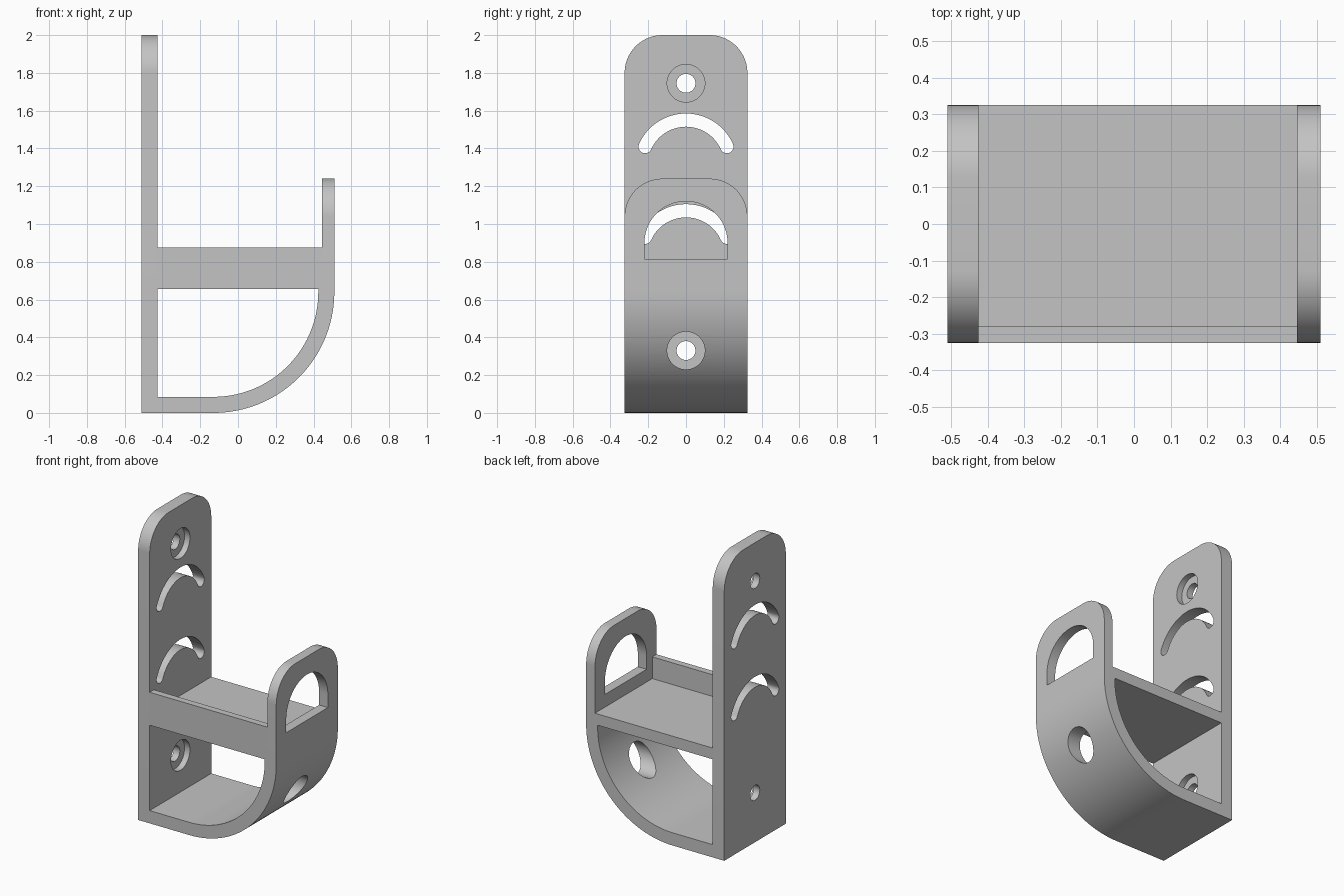
import bpy
import bmesh
from math import cos, sin, radians

cube = bpy.data.objects.get("Cube")
if cube:
    bpy.data.objects.remove(cube, do_unlink=True)

grey = bpy.data.materials.new("plain grey")
grey.use_nodes = True
colour = (0.55, 0.55, 0.55, 1)
grey.diffuse_color = colour
grey.node_tree.nodes["Principled BSDF"].inputs["Base Color"].default_value = colour

HALF = 0.325                  # half depth of the whole bracket
BACK, POST_IN = -0.51, -0.425  # wall post faces
LIP_IN, FRONT = 0.445, 0.51    # lip faces
SHELF_LOW, SHELF_TOP, RAIL_TOP = 0.655, 0.73, 0.875


def arc(cx, cy, r, start, end, steps=24):
    angles = [radians(start + (end - start) * i / steps) for i in range(steps + 1)]
    return [(cx + r * cos(a), cy + r * sin(a)) for a in angles]


def prism(name, outline, axis, low, high):
    """Extrude a flat outline along x (outline in y, z) or y (outline in x, z)."""
    bm = bmesh.new()
    place = (lambda p: (low, p[0], p[1])) if axis == "x" else (lambda p: (p[0], low, p[1]))
    face = bm.faces.new([bm.verts.new(place(p)) for p in outline])
    new = bmesh.ops.extrude_face_region(bm, geom=[face])["geom"]
    shift = (high - low, 0, 0) if axis == "x" else (0, high - low, 0)
    bmesh.ops.translate(bm, vec=shift, verts=[v for v in new if isinstance(v, bmesh.types.BMVert)])
    bmesh.ops.recalc_face_normals(bm, faces=bm.faces)
    mesh = bpy.data.meshes.new(name)
    bm.to_mesh(mesh)
    bm.free()
    mesh.materials.append(grey)
    obj = bpy.data.objects.new(name, mesh)
    bpy.context.collection.objects.link(obj)
    return obj


def select(obj):
    bpy.ops.object.select_all(action="DESELECT")
    obj.select_set(True)
    bpy.context.view_layer.objects.active = obj


def cut(obj, outline, low, high):
    """Cut an outline through a part along x."""
    cutter = prism("cutter", outline, "x", low, high)
    cutter.hide_render = True
    mod = obj.modifiers.new("cut", "BOOLEAN")
    mod.operation, mod.solver, mod.object = "DIFFERENCE", "EXACT", cutter
    select(obj)
    bpy.ops.object.modifier_apply(modifier=mod.name)
    bpy.data.objects.remove(cutter, do_unlink=True)


def box(x0, x1, z0, z1):
    return [(x0, z0), (x1, z0), (x1, z1), (x0, z1)]


def round_top(bottom, top, r=0.2):
    side = HALF - r
    return ([(-HALF, bottom), (HALF, bottom)] + arc(side, top - r, r, 0, 90)
            + arc(-side, top - r, r, 90, 180))


def circle(z, r):
    return arc(0, z, r, 0, 360, 48)[:-1]


def curved_slot(z, r=0.237, w=0.035, tilt=24):
    """Arched slot with round ends."""
    ex, ez = r * cos(radians(tilt)), z + r * sin(radians(tilt))
    return (arc(0, z, r + w, tilt, 180 - tilt, 32)
            + arc(-ex, ez, w, 180 - tilt, 360 - tilt, 12)[1:]
            + arc(0, z, r - w, 180 - tilt, tilt, 32)[1:]
            + arc(ex, ez, w, 180 + tilt, 360 + tilt, 12)[1:-1])


# Wall post with arched slots and counterbored screw holes
post = prism("wall_post", round_top(0, 2), "x", BACK, POST_IN)
for z in (1.313, 0.833):
    cut(post, curved_slot(z), -0.7, -0.3)
for z in (1.745, 0.33):
    cut(post, circle(z, 0.05), -0.7, -0.3)
    cut(post, circle(z, 0.1), -0.465, -0.3)

# Curved support under the shelf, with an access hole
cx, cz = -0.13, 0.64
profile = ([(POST_IN, 0)] + arc(cx, cz, 0.64, -90, 0, 40) + [(FRONT, SHELF_LOW), (0.425, SHELF_LOW)]
           + arc(cx, cz, 0.555, 0, -90, 40) + [(POST_IN, 0.085)])
support = prism("curved_support", profile, "y", -HALF, HALF)
cut(support, circle(0.33, 0.1), 0, 0.8)

# Front lip with an arched window
lip = prism("front_lip", round_top(SHELF_LOW, 1.24), "x", LIP_IN, FRONT)
window = [(-0.22, 0.815), (0.22, 0.815)] + arc(0, 0.9, 0.22, 0, 180, 36)
cut(lip, window, 0.3, 0.7)

# Shelf and its side rail
shelf = prism("shelf", box(POST_IN, LIP_IN, SHELF_LOW, SHELF_TOP), "y", -HALF, HALF)
rail = prism("side_rail", box(POST_IN, LIP_IN, SHELF_TOP, RAIL_TOP), "y", -HALF, -0.28)

for part in (post, support, lip, shelf, rail):
    select(part)
    bpy.ops.object.shade_smooth_by_angle(angle=radians(30))
